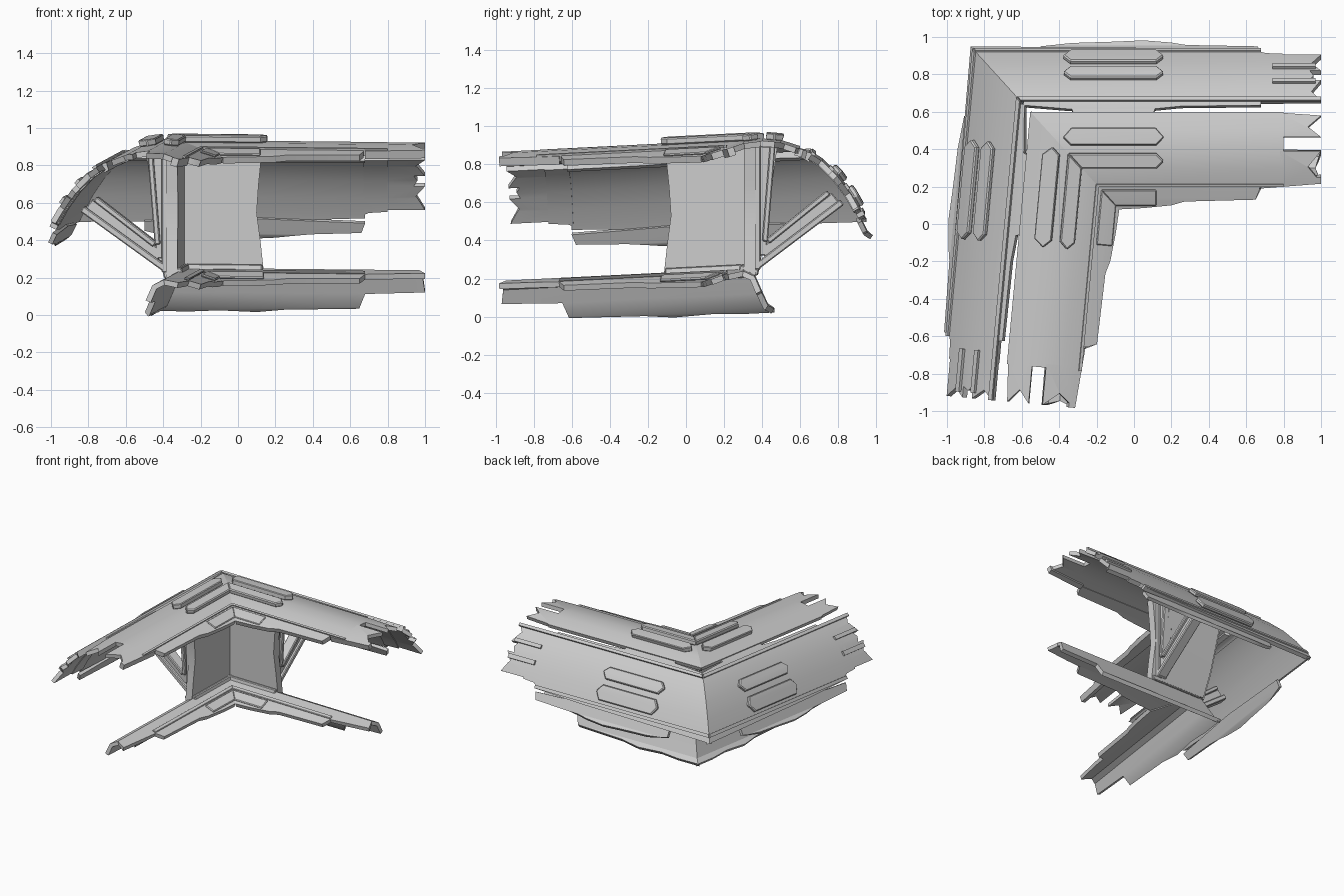
import bpy, bmesh, math
from mathutils import Vector

if "Cube" in bpy.data.objects:
    bpy.data.objects.remove(bpy.data.objects["Cube"], do_unlink=True)

grey = bpy.data.materials.new("plain_grey")
grey.use_nodes = True
COLOUR = (0.6, 0.6, 0.6, 1)
grey.diffuse_color = COLOUR
grey.node_tree.nodes["Principled BSDF"].inputs["Base Color"].default_value = COLOUR

# Mitre line between the two arms
ANGLE = math.radians(47.65)
PIVOT = Vector((-0.19, 0.2))
AXIS = Vector((math.cos(ANGLE), -math.sin(ANGLE)))


def mitre(v):
    return PIVOT.x - (v - PIVOT.y) / math.tan(ANGLE)


def place(co, side):
    """Move a point of the left arm to its arm; the front arm is mirrored in the mitre."""
    slope = 0.01 if side == "left" else 0.05
    z = co.z - slope * (co.x - mitre(co.y))
    p = Vector((co.x, co.y)) - PIVOT
    if side == "front":
        p = 2 * p.dot(AXIS) * AXIS - p
    p += PIVOT
    return Vector((p.x, p.y, z))


def height(profile, v):
    for (v0, z0), (v1, z1) in zip(profile, profile[1:]):
        if v <= v1 or (v1, z1) == profile[-1]:
            return z0 + (z1 - z0) * (v - v0) / (v1 - v0)


def finish(name, bm, thick, offset, bevel, closed=False, up=False):
    """Make one object for each arm."""
    for side in ("left", "front"):
        b = bm.copy()
        for vert in b.verts:
            vert.co = place(vert.co, side)
        if closed:
            bmesh.ops.recalc_face_normals(b, faces=b.faces)
        b.normal_update()
        if up:
            for f in b.faces:
                if f.normal.z < 0:
                    f.normal_flip()
        mesh = bpy.data.meshes.new(f"{side}_{name}")
        b.to_mesh(mesh)
        b.free()
        mesh.materials.append(grey)
        obj = bpy.data.objects.new(f"{side}_{name}", mesh)
        bpy.context.collection.objects.link(obj)
        if thick:
            mod = obj.modifiers.new("thickness", "SOLIDIFY")
            mod.thickness, mod.offset = thick, offset
        if bevel:
            mod = obj.modifiers.new("chamfer", "BEVEL")
            mod.width, mod.segments = bevel, 1
            mod.limit_method, mod.angle_limit = "ANGLE", math.radians(60)
        bpy.ops.object.select_all(action="DESELECT")
        obj.select_set(True)
        bpy.context.view_layer.objects.active = obj
        for mod_name in [m.name for m in obj.modifiers]:
            bpy.ops.object.modifier_apply(modifier=mod_name)
        bpy.ops.object.shade_smooth_by_angle(angle=math.radians(28))
    bm.free()


def sheet(name, profile, outline, thick=0.03, raised=False, bevel=0):
    """Drape a plan outline over a cross-section and thicken it."""
    bm = bmesh.new()
    bm.faces.new([bm.verts.new((x, v, 0)) for x, v in outline])
    for v, _ in profile[1:-1]:
        bmesh.ops.bisect_plane(bm, geom=bm.verts[:] + bm.edges[:] + bm.faces[:],
                               plane_co=(0, v, 0), plane_no=(0, 1, 0), dist=1e-5)
    for vert in bm.verts:
        vert.co.z = height(profile, vert.co.y)
    finish(name, bm, thick, 1 if raised else -1, bevel, up=True)


def strip(v0, v1, end):
    return [(mitre(v0), v0), (end, v0), (end, v1), (mitre(v1), v1)]


def pad(v0, v1, x0=-0.38, x1=0.16):
    mid, tip = (v0 + v1) / 2, 0.04
    return [(x0, mid), (x0 + tip, v0), (x1 - tip, v0),
            (x1, mid), (x1 - tip, v1), (x0 + tip, v1)]


def beam(name, a, b, width, x0, x1):
    """Straight bar across the arm between two (v, z) points."""
    a, b = Vector(a), Vector(b)
    d = (b - a).normalized()
    n = Vector((-d.y, d.x)) * width / 2
    bm = bmesh.new()
    rings = [[bm.verts.new((x, p.x, p.y)) for p in (a - n, b - n, b + n, a + n)]
             for x in (x0, x1)]
    for ring in rings:
        bm.faces.new(ring)
    for i in range(4):
        j = (i + 1) % 4
        bm.faces.new((rings[0][i], rings[0][j], rings[1][j], rings[1][i]))
    finish(name, bm, 0, 0, 0.006, closed=True)


# Cross-sections, as (across, height)
ROOF = [(0.07, 0.84), (0.14, 0.868), (0.2, 0.888), (0.3, 0.922),
        (0.4, 0.936), (0.5, 0.928), (0.62, 0.89)]
OUTER = [(0.57, 0.895), (0.65, 0.875), (0.72, 0.83), (0.8, 0.75),
         (0.87, 0.655), (0.93, 0.55), (0.985, 0.445)]
SKIRT = [(0.91, 0.545), (0.955, 0.455), (0.985, 0.435)]
BASE = [(0.07, 0.18), (0.2, 0.23), (0.3, 0.252), (0.36, 0.225),
        (0.4, 0.135), (0.43, 0.07), (0.48, 0.035)]
BACK = [(0.36, 0.23), (0.4, 0.45), (0.46, 0.9)]

# Upper roof shell, then the two forked fingers at its end
sheet("roof_shell", ROOF, strip(0.2, 0.6, 0.8))
sheet("roof_finger_inner", ROOF, [
    (0.78, 0.205), (0.8, 0.22), (1, 0.22), (0.93, 0.305), (1, 0.39), (0.78, 0.39)])
sheet("roof_finger_outer", ROOF, [
    (0.78, 0.465), (1, 0.465), (0.93, 0.52), (1, 0.58), (0.78, 0.595)])
sheet("roof_edge_band", ROOF, strip(0.2, 0.215, 0.8), 0.01, True)

# Turned-down lip along the inside of the roof
sheet("roof_lip", ROOF, [
    (mitre(0.078), 0.078), (0.05, 0.085), (0.2, 0.1), (0.27, 0.12), (0.65, 0.13),
    (0.67, 0.18), (0.67, 0.21), (mitre(0.21), 0.21)], 0.035)
sheet("roof_lip_block", ROOF, strip(0.1, 0.185, 0.12), 0.012, True, 0.005)
sheet("roof_tip_bar", ROOF, [(0.68, 0.19), (1, 0.215), (1, 0.25), (0.68, 0.23)], 0.045)

# Sloping outer shell with forked end
sheet("outer_shell", OUTER, [
    (mitre(0.66), 0.66), (0.7, 0.66), (0.7, 0.915), (0.68, 0.92),
    (0.68, 0.932), (0.28, 0.94), (mitre(0.95), 0.95)])
sheet("outer_end_plate", OUTER, [(0.67, 0.66), (0.8, 0.66), (0.8, 0.91), (0.67, 0.915)], 0.035)
sheet("outer_finger_upper", OUTER, [
    (0.78, 0.66), (1, 0.66), (0.95, 0.71), (1, 0.77), (0.74, 0.77)])
sheet("outer_finger_middle", OUTER, [
    (0.74, 0.77), (0.94, 0.77), (0.96, 0.795), (0.94, 0.82), (0.74, 0.82)], 0.03)
sheet("outer_finger_lower", OUTER, [
    (0.74, 0.82), (1, 0.82), (0.95, 0.86), (1, 0.905), (0.78, 0.905)])
for name, v in (("lower", 0.83), ("upper", 0.75)):
    sheet(f"end_rib_{name}", OUTER, [
        (0.74, v), (0.97, v), (0.97, v + 0.02), (0.74, v + 0.02)], 0.015, True)
sheet("outer_shell_band", OUTER, strip(0.655, 0.675, 1), 0.014, True)
sheet("outer_lower_band", OUTER, strip(0.92, 0.932, 0.68), 0.01, True)

# Skirt below the outer shell, free of it at the far end
sheet("outer_skirt", SKIRT, [
    (-0.5, 0.925), (-0.5, 0.95), (-0.33, 0.968), (-0.1, 0.975), (0.05, 0.982),
    (0.2, 0.97), (0.28, 0.957), (0.66, 0.95), (0.68, 0.924), (0.1, 0.915)], 0.025)

# Bridge and ledge inside the gap between the shells
sheet("gap_bridge", OUTER, [(-0.35, 0.67), (-0.32, 0.58), (0.1, 0.58), (0.13, 0.67)], 0.04)
sheet("gap_ledge", OUTER, [
    (mitre(0.64), 0.67), (mitre(0.64), 0.635), (-0.35, 0.615), (-0.3, 0.615),
    (0.1, 0.615), (0.25, 0.63), (0.68, 0.635), (0.68, 0.67)], 0.045)

# Raised pads
sheet("outer_pad_low", OUTER, pad(0.85, 0.91), 0.03, True, 0.007)
sheet("outer_pad_high", OUTER, pad(0.765, 0.825), 0.03, True, 0.007)
sheet("roof_pad", ROOF, pad(0.42, 0.505), 0.037, True, 0.007)
sheet("corner_pad", ROOF, [
    (mitre(0.3), 0.3), (0.12, 0.3), (0.16, 0.34), (0.12, 0.38),
    (mitre(0.38), 0.38)], 0.037, True, 0.007)

# Curved lower runner, stepped and tapering to its tip
sheet("base_runner", BASE, [
    (mitre(0.078), 0.078), (0.05, 0.085), (0.2, 0.1), (0.27, 0.12), (0.65, 0.13),
    (0.68, 0.19), (0.8, 0.2), (1, 0.22), (0.97, 0.3), (1, 0.395), (0.68, 0.4),
    (0.65, 0.432), (0.25, 0.445), (0.1, 0.465), (-0.1, 0.455), (-0.25, 0.465),
    (mitre(0.465), 0.465)], 0.03)
sheet("base_band", BASE, strip(0.19, 0.22, 0.68), 0.012, True, 0.004)
sheet("base_block", BASE, strip(0.1, 0.18, 0.14), 0.015, True, 0.006)

# Pillar wall joining runner and roof, with a leaning panel behind it
bm = bmesh.new()
wall = [(mitre(0.335), 0.22), (0.14, 0.22), (0.12, 0.4), (0.1, 0.55),
        (0.11, 0.7), (0.13, 0.9), (mitre(0.335), 0.9)]
bm.faces.new([bm.verts.new((x, 0.335, z)) for x, z in wall])
finish("pillar_wall", bm, 0.06, 0, 0)
sheet("pillar_back", BACK, strip(0.36, 0.46, 0.06), 0.02)
beam("pillar_foot", (0.28, 0.258), (0.38, 0.235), 0.035, mitre(0.335), 0.13)

# Braces from the pillar foot to the shells: a plate between two nested bars
BRACES = {
    "upright": ((0.375, 0.25), (0.375, 0.9), (0.415, 0.4), (0.455, 0.9)),
    "diagonal": ((0.375, 0.27), (0.82, 0.61), (0.43, 0.4), (0.75, 0.66)),
}
for name, (a, b, c, d) in BRACES.items():
    beam(f"{name}_brace_outer_bar", a, b, 0.035, 0.02, 0.1)
    beam(f"{name}_brace_inner_bar", c, d, 0.03, 0.02, 0.1)
    middle = [(Vector(p) + Vector(q)) / 2 for p, q in ((a, c), (b, d))]
    beam(f"{name}_brace_plate", *middle, 0.06, 0.04, 0.08)
